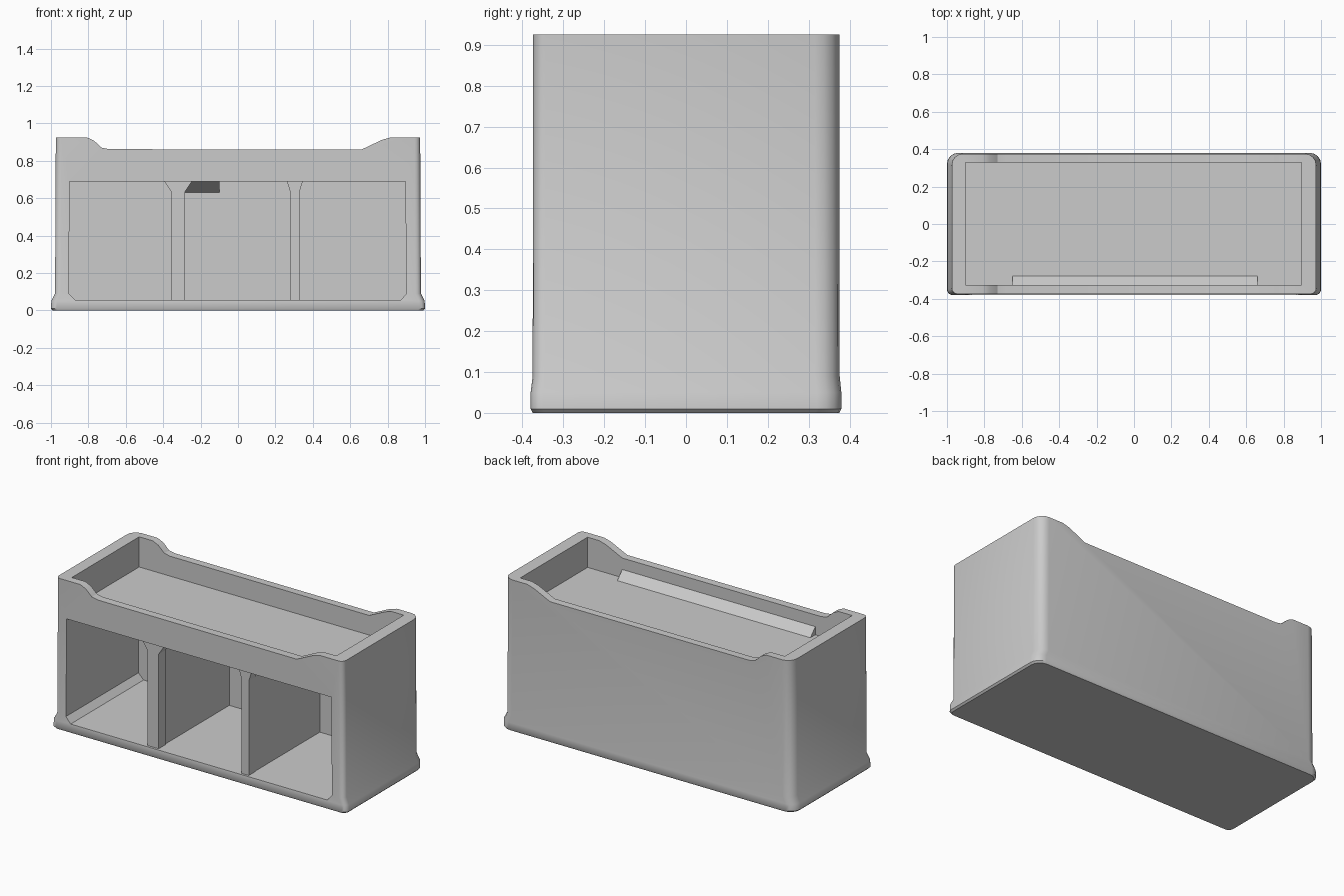
import bpy, bmesh
from math import sin, cos, pi

if "Cube" in bpy.data.objects:
    bpy.data.objects.remove(bpy.data.objects["Cube"])


def make(name, bm):
    bmesh.ops.remove_doubles(bm, verts=bm.verts, dist=1e-5)
    bmesh.ops.recalc_face_normals(bm, faces=bm.faces)
    me = bpy.data.meshes.new(name)
    bm.to_mesh(me)
    bm.free()
    ob = bpy.data.objects.new(name, me)
    bpy.context.collection.objects.link(ob)
    return ob


def loft(name, rings):
    """Solid skinned through matching closed rings."""
    bm = bmesh.new()
    rows = [[bm.verts.new(p) for p in r] for r in rings]
    n = len(rows[0])
    for a, b in zip(rows, rows[1:]):
        for i in range(n):
            j = (i + 1) % n
            bm.faces.new((a[i], a[j], b[j], b[i]))
    bm.faces.new(rows[0])
    bm.faces.new(rows[-1])
    return make(name, bm)


def xz_prism(name, pts, y0, y1):
    return loft(name, [[(x, y, z) for x, z in pts] for y in (y0, y1)])


def yz_prism(name, pts, x0, x1):
    return loft(name, [[(x, y, z) for y, z in pts] for x in (x0, x1)])


def box(name, x0, x1, y0, y1, z0, z1):
    return xz_prism(name, [(x0, z0), (x1, z0), (x1, z1), (x0, z1)], y0, y1)


def footprint(x, yf, yb, z, rf=0.03, rb=0.06):
    """Rounded rectangle: small radius at the front, larger at the back."""
    out = []
    corners = [(x - rb, yb - rb, rb, 0), (-x + rb, yb - rb, rb, 1),
               (-x + rf, -yf + rf, rf, 2), (x - rf, -yf + rf, rf, 3)]
    for cx, cy, r, q in corners:
        for k in range(5):
            a = q * pi / 2 + k * pi / 8
            out.append((cx + r * cos(a), cy + r * sin(a), z))
    return out


def cut(target, cutter):
    mod = target.modifiers.new("cut", 'BOOLEAN')
    mod.operation, mod.solver, mod.object = 'DIFFERENCE', 'EXACT', cutter
    bpy.context.view_layer.objects.active = target
    bpy.ops.object.modifier_apply(modifier=mod.name)
    bpy.data.objects.remove(cutter)


# Outer shell with flared base
shell = loft("cabinet_shell", [
    footprint(0.990, 0.375, 0.375, 0.000),
    footprint(1.000, 0.380, 0.380, 0.010),
    footprint(0.998, 0.380, 0.380, 0.050),
    footprint(0.978, 0.375, 0.376, 0.090),
    footprint(0.974, 0.374, 0.375, 0.925)])

# Lowered middle of the top rim
cut(shell, xz_prism("rim_cutter", [
    (-0.81, 0.926), (-0.77, 0.908), (-0.73, 0.870), (-0.69, 0.862),
    (0.66, 0.860), (0.77, 0.912), (0.82, 0.926), (0.82, 1.1), (-0.81, 1.1)],
    -0.6, 0.6))

# Top tray recess
cut(shell, box("tray_cutter", -0.90, 0.895, -0.325, 0.328, 0.74, 1.2))

# Front opening with chamfered lower corners
cut(shell, xz_prism("opening_cutter", [
    (-0.87, 0.055), (0.87, 0.055), (0.90, 0.09), (0.895, 0.69),
    (-0.90, 0.69), (-0.905, 0.09)], -0.6, 0.328))

# Sloped fillet along the front of the tray
yz_prism("tray_front_fillet", [(-0.33, 0.735), (-0.275, 0.738), (-0.325, 0.79),
                               (-0.33, 0.79)], -0.65, 0.66)

# Dividers: full-depth panel plus a front post with a flared head
for side, x, w, flare in (("left", -0.32, 0.037, 0.075),
                          ("right", 0.304, 0.025, 0.043)):
    box(side + "_divider", x - w * 0.85, x + w * 0.85, -0.33, 0.335, 0.05, 0.695)
    xz_prism(side + "_divider_post", [
        (x - w, 0.05), (x + w, 0.05), (x + w, 0.635), (x + flare, 0.692),
        (x - flare, 0.692), (x - w, 0.635)], -0.365, -0.30)

# Bracket behind the left divider
yz_prism("left_divider_bracket", [(0.20, 0.692), (0.33, 0.692), (0.33, 0.63)],
         -0.30, -0.10)

# Smooth the rounded corners, keep the hard edges
bpy.ops.object.select_all(action='DESELECT')
shell.select_set(True)
bpy.context.view_layer.objects.active = shell
bpy.ops.object.shade_smooth_by_angle(angle=0.5)
